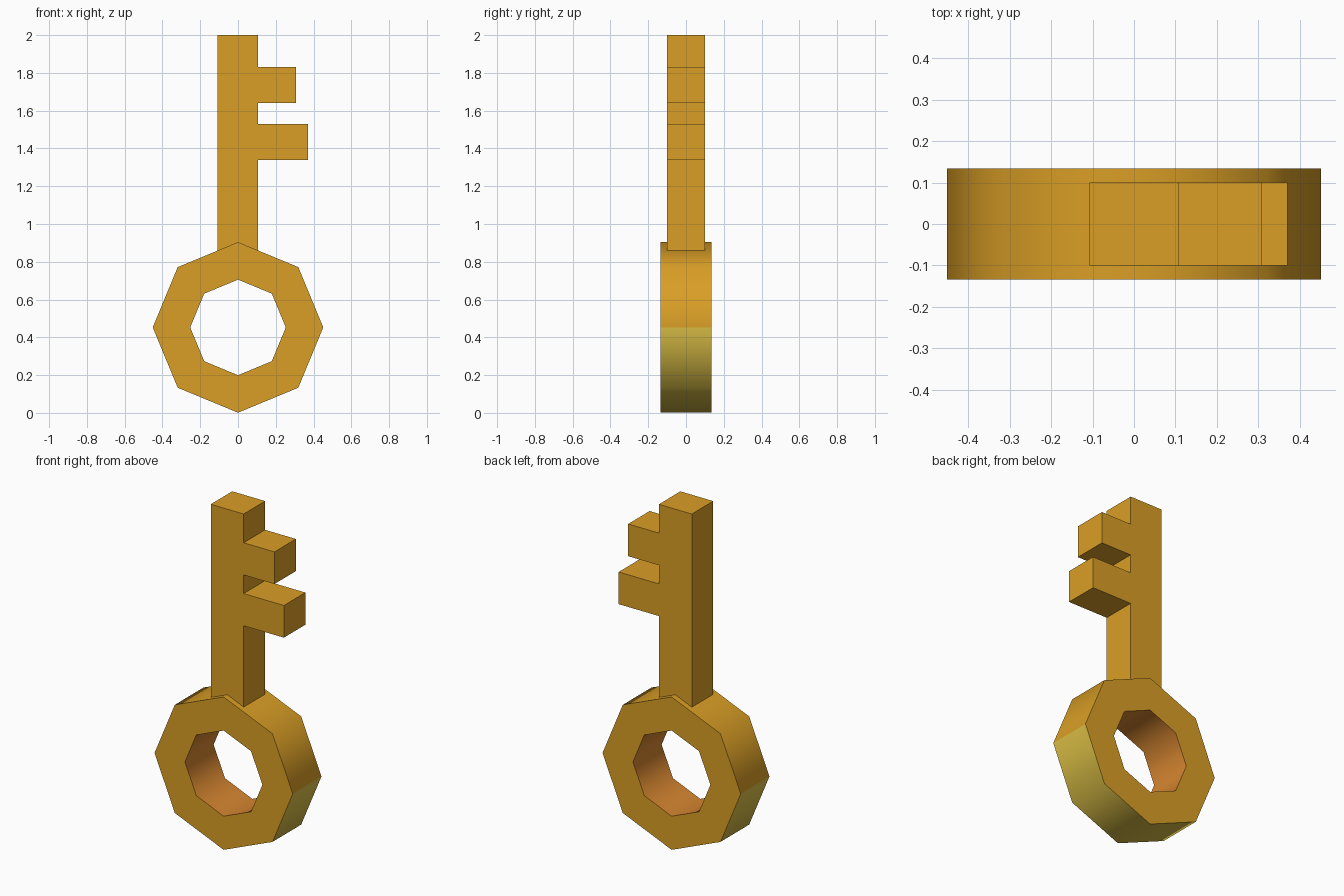
import bpy, bmesh, math

if "Cube" in bpy.data.objects:
    bpy.data.objects.remove(bpy.data.objects["Cube"])


def material(name, rgb):
    m = bpy.data.materials.new(name)
    m.diffuse_color = (*rgb, 1.0)
    m.use_nodes = True
    m.node_tree.nodes["Principled BSDF"].inputs["Base Color"].default_value = m.diffuse_color
    return m


gold = material("gold", (0.70, 0.345, 0.019))
olive = material("olive_gold", (0.68, 0.50, 0.058))
copper = material("copper", (0.68, 0.24, 0.03))


def finish(bm, name, mats):
    bmesh.ops.recalc_face_normals(bm, faces=bm.faces)
    mesh = bpy.data.meshes.new(name)
    bm.to_mesh(mesh)
    bm.free()
    for m in mats:
        mesh.materials.append(m)
    obj = bpy.data.objects.new(name, mesh)
    bpy.context.collection.objects.link(obj)
    return obj


# Shaft with two teeth: one profile extruded through y
profile = [(-0.108, 0.80), (0.107, 0.80), (0.107, 1.34), (0.37, 1.34),
           (0.37, 1.53), (0.107, 1.53), (0.107, 1.64), (0.308, 1.64),
           (0.308, 1.83), (0.107, 1.83), (0.107, 2.0), (-0.108, 2.0)]
bm = bmesh.new()
face = bm.faces.new([bm.verts.new((x, -0.1, z)) for x, z in profile])
ext = bmesh.ops.extrude_face_region(bm, geom=[face], use_keep_orig=True)
bmesh.ops.translate(bm, vec=(0, 0.2, 0),
                    verts=[g for g in ext["geom"] if isinstance(g, bmesh.types.BMVert)])
finish(bm, "key_shaft", [gold])

# Octagonal ring handle
CZ, SIDES, HALF = 0.4525, 8, 0.134
bm = bmesh.new()


def loop(r, y):
    return [bm.verts.new((r * math.cos(a), y, CZ + r * math.sin(a)))
            for a in (2 * math.pi * i / SIDES for i in range(SIDES))]


section = [loop(0.4515, -HALF), loop(0.4515, HALF), loop(0.253, HALF), loop(0.253, -HALF)]
for k in range(4):
    a, b = section[k], section[(k + 1) % 4]
    for i in range(SIDES):
        j = (i + 1) % SIDES
        f = bm.faces.new((a[i], a[j], b[j], b[i]))
        # outer wall: gold above, olive below; inner wall copper
        if k == 0 and i >= SIDES // 2:
            f.material_index = 1
        elif k == 2:
            f.material_index = 2
ring = finish(bm, "key_ring_handle", [gold, olive, copper])

# Walls are smooth, rims stay sharp
bpy.ops.object.select_all(action='DESELECT')
ring.select_set(True)
bpy.context.view_layer.objects.active = ring
bpy.ops.object.shade_smooth_by_angle(angle=math.radians(60))
